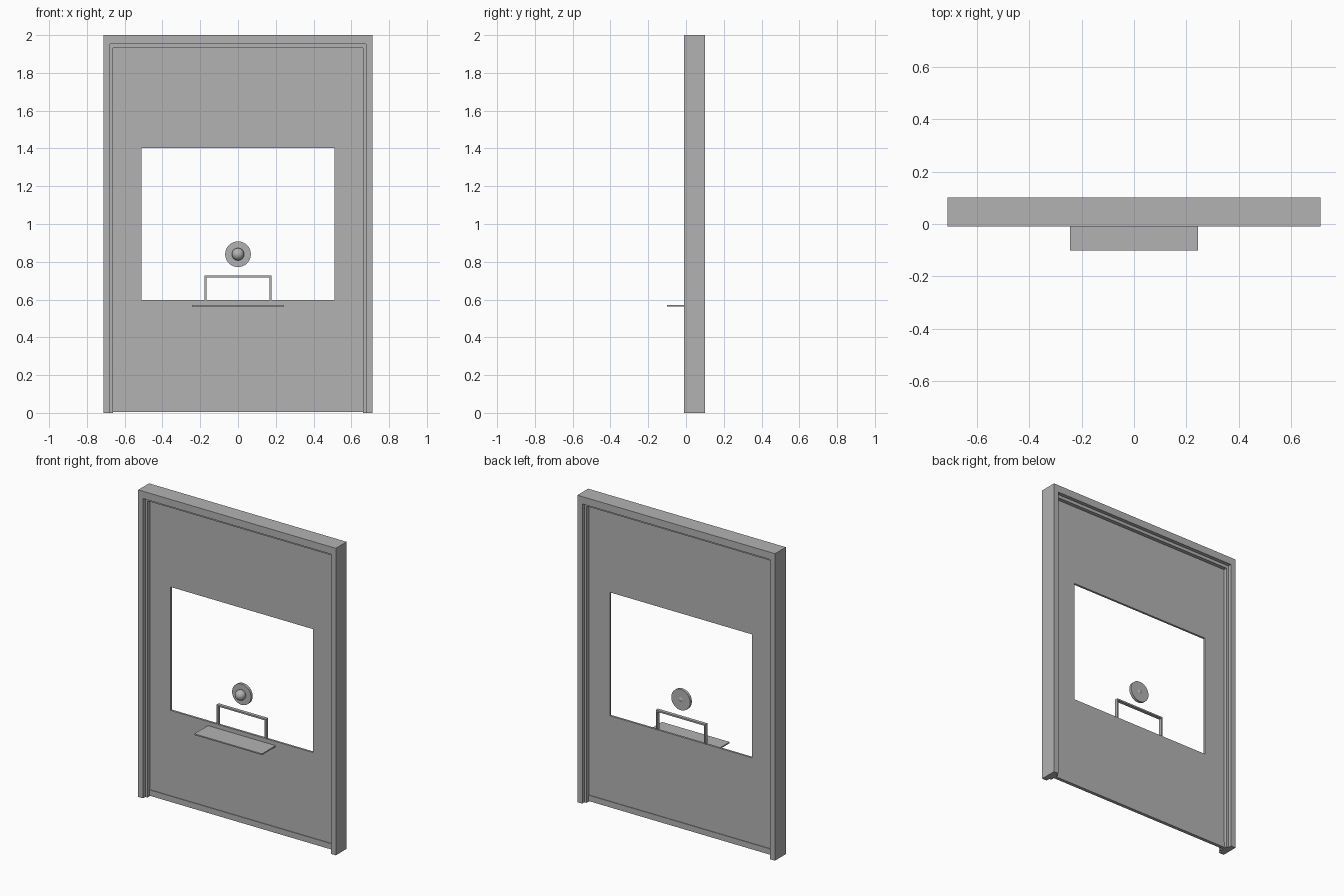
import bpy, bmesh, math
from mathutils import Matrix

if "Cube" in bpy.data.objects:
    bpy.data.objects.remove(bpy.data.objects["Cube"], do_unlink=True)

grey = bpy.data.materials.new("plain grey")
grey.use_nodes = True
GREY = (0.45, 0.45, 0.45, 1)
grey.diffuse_color = GREY
grey.node_tree.nodes["Principled BSDF"].inputs["Base Color"].default_value = GREY

W, H = 0.712, 2.0           # half width and height of the frame
Y0, Y1 = -0.01, 0.101       # front and back of the frame
MID = (Y0 + Y1) / 2


def finish(name, bm):
    bmesh.ops.recalc_face_normals(bm, faces=bm.faces)
    mesh = bpy.data.meshes.new(name)
    bm.to_mesh(mesh)
    bm.free()
    mesh.materials.append(grey)
    obj = bpy.data.objects.new(name, mesh)
    bpy.context.collection.objects.link(obj)
    return obj


def add_box(bm, x0, x1, y0, y1, z0, z1):
    size = Matrix.Diagonal((x1 - x0, y1 - y0, z1 - z0, 1))
    place = Matrix.Translation(((x0 + x1) / 2, (y0 + y1) / 2, (z0 + z1) / 2))
    bmesh.ops.create_cube(bm, size=1, matrix=place @ size)


def box(name, *bounds):
    bm = bmesh.new()
    add_box(bm, *bounds)
    return finish(name, bm)


def sweep_arch(name, half, bottom, top, profile, head=1.0):
    """Sweep an (inset, y) profile up one post, across the head and down."""
    bm = bmesh.new()
    rings = []
    for side, z_top in ((-1, False), (-1, True), (1, True), (1, False)):
        rings.append([bm.verts.new((side * (half - o), y,
                                    top - o * head if z_top else bottom))
                      for o, y in profile])
    n = len(profile)
    for a, b in zip(rings, rings[1:]):
        for i in range(n):
            j = (i + 1) % n
            bm.faces.new((a[i], a[j], b[j], b[i]))
    bm.faces.new(rings[0])
    bm.faces.new(rings[-1])
    return finish(name, bm)


# Stepped door frame, the same on both faces
half_profile = [(0, Y0), (0.035, Y0), (0.035, Y0 + 0.024),
                (0.05, Y0 + 0.024), (0.05, MID - 0.007)]
mirrored = [(o, 2 * MID - y) for o, y in reversed(half_profile)]
sweep_arch("door_frame", W, 0, H, half_profile + mirrored, head=1.36)

# Door panel with a rectangular window opening
bm = bmesh.new()
xs = (-0.662, -0.512, 0.512, 0.662)
zs = (0.004, 0.598, 1.402, 1.932)
grid = [[bm.verts.new((x, MID - 0.007, z)) for x in xs] for z in zs]
for r in range(3):
    for c in range(3):
        if (r, c) != (1, 1):
            bm.faces.new((grid[r][c], grid[r][c + 1],
                          grid[r + 1][c + 1], grid[r + 1][c]))
extruded = bmesh.ops.extrude_face_region(bm, geom=bm.faces[:], use_keep_orig=True)
moved = [g for g in extruded["geom"] if isinstance(g, bmesh.types.BMVert)]
bmesh.ops.translate(bm, verts=moved, vec=(0, 0.014, 0))
finish("door_panel", bm)

# Low sill strip and service shelf
box("bottom_sill", -0.662, 0.662, MID - 0.011, MID + 0.011, 0.004, 0.042)
box("service_shelf", -0.244, 0.244, -0.101, MID, 0.563, 0.571)

# Thin frame of the pass-through opening
sweep_arch("pass_through_frame", 0.178, 0.598, 0.727,
           [(0, MID - 0.011), (0.01, MID - 0.011),
            (0.01, MID + 0.011), (0, MID + 0.011)])

# Round speaking disc with a ball set in its centre
turn = Matrix.Translation((0, MID, 0.84)) @ Matrix.Rotation(math.pi / 2, 4, "X")
bm = bmesh.new()
bmesh.ops.create_cone(bm, cap_ends=True, segments=48, radius1=0.068,
                      radius2=0.068, depth=0.018, matrix=turn)
disc = finish("speaker_disc", bm)
bm = bmesh.new()
bmesh.ops.create_uvsphere(bm, u_segments=32, v_segments=16, radius=0.033,
                          matrix=Matrix.Translation((0, -0.02, 0)) @ turn)
ball = finish("speaker_ball", bm)

# Smooth the round parts only
bpy.ops.object.select_all(action="DESELECT")
for obj in (disc, ball):
    obj.select_set(True)
bpy.context.view_layer.objects.active = disc
bpy.ops.object.shade_smooth_by_angle(angle=math.radians(35))
